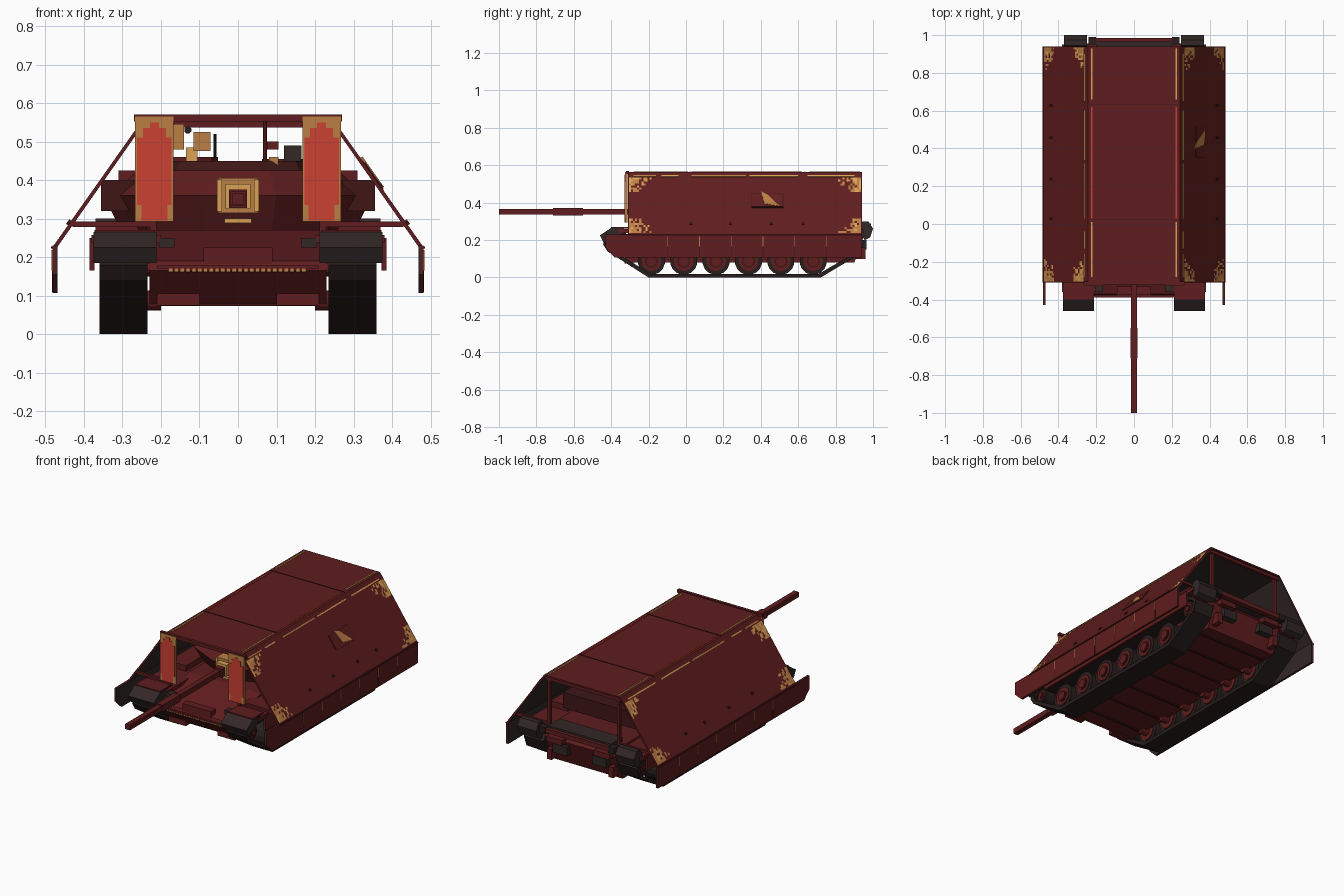
import bpy, bmesh, math, random
from mathutils import Vector

random.seed(4)
cube = bpy.data.objects.get("Cube")
if cube:
    bpy.data.objects.remove(cube, do_unlink=True)

def material(name, *rgb):
    m = bpy.data.materials.new(name)
    m.use_nodes = True
    m.diffuse_color = (*rgb, 1)
    m.node_tree.nodes["Principled BSDF"].inputs["Base Color"].default_value = (*rgb, 1)
    return m

maroon = material("maroon paint", .115, .012, .013)
dark = material("dark maroon", .05, .008, .008)
red = material("bright red", .6, .05, .032)
tan = material("tan", .5, .21, .06)
yellow = material("yellow ochre", .7, .36, .09)
black = material("track black", .02, .013, .012)
grey = material("warm charcoal", .032, .02, .02)

def make(name, verts, faces, *mats):
    me = bpy.data.meshes.new(name)
    me.from_pydata([tuple(v) for v in verts], [], faces)
    for mat in mats:
        me.materials.append(mat)
    ob = bpy.data.objects.new(name, me)
    bpy.context.scene.collection.objects.link(ob)
    bm = bmesh.new()
    bm.from_mesh(me)
    if all(e.is_manifold for e in bm.edges):
        bmesh.ops.recalc_face_normals(bm, faces=bm.faces)
        bm.to_mesh(me)
    bm.free()
    return ob

def loft(name, lower, upper, mat):
    n = len(lower)
    faces = [tuple(range(n))[::-1], tuple(range(n, 2 * n))]
    faces += [(i, (i + 1) % n, (i + 1) % n + n, i + n) for i in range(n)]
    return make(name, list(lower) + list(upper), faces, mat)

def side_prism(name, pts, x0, x1, mat):
    return loft(name, [(x0, y, z) for y, z in pts], [(x1, y, z) for y, z in pts], mat)

def rect(y, z):
    return [(y[0], z[0]), (y[1], z[0]), (y[1], z[1]), (y[0], z[1])]

def box(name, x, y, z, mat):
    return side_prism(name, rect(y, z), x[0], x[1], mat)

def mirrored_box(name, x, y, z, mat):
    for side, label in ((1, "left_"), (-1, "right_")):
        box(label + name, (side * x[0], side * x[1]), y, z, mat)

def rod(name, a, b, radius, mat, sides=8):
    a, b = Vector(a), Vector(b)
    turn = (b - a).to_track_quat("Z", "Y").to_matrix()
    ring = [turn @ Vector((math.cos(t), math.sin(t), 0)) * radius
            for t in ((i + .5) * math.tau / sides for i in range(sides))]
    return loft(name, [a + p for p in ring], [b + p for p in ring], mat)

def on_slope(side, y, z, lift=.009):
    x = .476 - (z - .225) * .236 / .335
    return (side * (x + lift * .82), y, z + lift * .57)

def slope_plate(name, side, pts, mat, lift=.009):
    return loft(name, [on_slope(side, y, z, .003) for y, z in pts],
                [on_slope(side, y, z, lift) for y, z in pts], mat)

# Sheet-metal canopy, open at both ends, charcoal inside
FRONT, BACK, CELL = -.31, .94, .011
section = [(-.476, .225), (-.24, .56), (.24, .56), (.476, .225)]
canopy = make("canopy_shell", [(x, y, z) for y in (FRONT, BACK) for x, z in section],
              [(i, i + 1, i + 5, i + 4) for i in range(3)], maroon, grey)
thick = canopy.modifiers.new("thickness", "SOLIDIFY")
thick.thickness, thick.offset, thick.material_offset = .01, 0, 1
for y in (.02, .63):
    box("roof_seam", (-.235, .235), (y, y + .003), (.563, .567), dark)

skirt = [(-.43, .23), (-.43, .155), (-.38, .107), (BACK, .107), (BACK, .23)]
for side in (1, -1):
    # Skirts below the canopy
    side_prism("canopy_skirt", skirt, side * .474, side * .482, maroon)
    side_prism("skirt_lining", skirt, side * .469, side * .474, grey)
    box("skirt_seam", (side * .48, side * .485), (FRONT, BACK), (.222, .228), dark)
    for i in range(6):
        y = -.1 + i * .17
        box("rust_streak", (side * .48, side * .484), (y, y + .004), (.165, .218), tan)
        box("skirt_joint", (side * .48, side * .483), (y, y + .004), (.11, .165), dark)
    # Worn paint along the roof edge
    for y0, y1, mat in ((-.28, .01, yellow), (.03, .62, red), (.66, .93, yellow)):
        box("roof_edge_wear", (side * .219, side * .227), (y0, y1), (.563, .568), mat)
    for y0, y1, mat in ((-.28, -.16, tan), (-.13, -.04, yellow), (.03, .32, tan), (.34, .6, yellow), (.65, .9, yellow)):
        slope_plate("slope_edge_wear", side, rect((y0, y1), (.536, .542)), mat)
    # Pixelled worn patches at the corners, brighter near the roof
    verts, faces, picks = [], [], []
    for front in (True, False):
        for low in (True, False):
            for i in range(11):
                for j in range(7):
                    if random.random() < 1.5 - (i + j) * .12:
                        y = FRONT + .005 + i * CELL if front else BACK - .005 - (i + 1) * CELL
                        z = .233 + j * CELL if low else .531 - (j + 1) * CELL
                        n = len(verts)
                        verts += [on_slope(side, *p, .0075) for p in rect((y, y + CELL), (z, z + CELL))]
                        faces.append((n, n + 1, n + 2, n + 3)[::side])
                        picks.append(int(random.random() < (.2 if low else .55)))
    wear = make("corner_wear", verts, faces, tan, yellow)
    wear.data.polygons.foreach_set("material_index", picks)
    for y in (.02, .23, .45, .62):
        slope_plate("bolt", side, rect((y, y + .014), (.28, .292)), dark, .011)
    # Frame inside the canopy
    for y in (FRONT + .01, .3, BACK - .02):
        rod("frame_post", (side * .22, y, .26), (side * .22, y, .555), .012, maroon, 4)
        rod("frame_arm", (side * .22, y, .285), (side * .43, y, .285), .01, maroon, 4)
    # Front marker panels
    mid = side * .217
    box("marker_panel", (mid - .05, mid + .05), (-.325, -.312), (.293, .565), tan)
    half = [(.012, .55), (.012, .535), (.03, .535), (.03, .51), (.045, .51), (.045, .335), (.034, .335), (.034, .295)]
    shape = half + [(-x, z) for x, z in reversed(half)]
    loft("marker_red", [(mid + x, -.324, z) for x, z in shape], [(mid + x, -.328, z) for x, z in shape], red)
box("front_crossbar", (-.27, .27), (-.322, -.305), (.552, .57), maroon)
rod("rear_crossbar", (-.24, .925, .545), (.24, .925, .545), .012, maroon, 4)

# Torn patch on the left slope
slope_plate("torn_sheet", 1, rect((.35, .52), (.37, .445)), dark, .006)
slope_plate("torn_inner", 1, rect((.354, .516), (.374, .441)), maroon, .008)
slope_plate("torn_edge", 1, [(.4, .455), (.44, .435), (.5, .376), (.42, .388)], tan, .011)

# Hull
hull = [(-.3, .08), (-.385, .165), (-.37, .19), (-.12, .27), (.9, .27), (.95, .22), (.9, .08)]
side_prism("hull", hull, -.23, .23, maroon)
for i in range(24):
    x = -.18 + i * .015
    box("nose_dash", (x, x + .011), (-.388, -.38), (.162, .17), tan)
box("nose_lip", (-.21, .21), (-.39, -.35), (.17, .178), maroon)
box("nose_plate", (-.09, .09), (-.375, -.33), (.18, .225), maroon)
mirrored_box("tow_bracket", (.1, .21), (-.33, -.28), (.075, .105), maroon)
mirrored_box("headlight", (.165, .205), (-.36, -.32), (.225, .25), grey)
for i in range(7):
    box("belly_rib", (-.22, .22), (i * .17 - .2, i * .17 - .188), (.073, .082), dark)
mirrored_box("fender", (.2, .38), (-.36, .95), (.238, .258), maroon)
mirrored_box("fender_top", (.215, .372), (-.4, -.3), (.262, .27), maroon)
mirrored_box("inner_skirt", (.372, .385), (-.3, .9), (.165, .25), maroon)
mirrored_box("stowage_bin", (.26, .37), (-.1, .7), (.255, .29), maroon)

# Rear of the hull
box("rear_beam", (-.24, .24), (.955, .985), (.26, .285), maroon)
box("rear_grille", (-.2, .2), (.86, .965), (.27, .295), grey)
mirrored_box("beam_end", (.2, .24), (.95, .99), (.255, .29), black)
mirrored_box("rear_lamp_box", (.08, .17), (.92, .965), (.15, .2), grey)
mirrored_box("rear_bracket", (.1, .2), (.93, .98), (.21, .24), maroon)
mirrored_box("tow_hook", (.18, .21), (.9, .96), (.1, .16), maroon)

# Tracks and running gear
outer = [(-.2, 0), (-.42, .14), (-.445, .18), (-.4, .232), (.9, .232), (.955, .19), (.93, .125), (.72, 0)]
inner = [(-.19, .02), (-.4, .15), (-.42, .18), (-.39, .212), (.89, .212), (.93, .185), (.91, .135), (.71, .02)]
front_flap = [(-.33, .265), (-.4, .265), (-.46, .225), (-.44, .185), (-.34, .235)]
rear_flap = [(.92, .26), (.945, .3), (.975, .3), (1, .262), (.985, .215), (.955, .2)]
for side in (1, -1):
    n = len(outer)
    verts = [(side * x, y, z) for x in (.235, .36) for loop in (outer, inner) for y, z in loop]
    make("track_band", verts, [(a * n + i, b * n + i, b * n + (i + 1) % n, a * n + (i + 1) % n)
                               for i in range(n) for a, b in ((0, 1), (1, 3), (3, 2), (2, 0))], black)
    side_prism("front_mud_flap", front_flap, side * .212, side * .375, grey)
    side_prism("rear_mud_flap", rear_flap, side * .25, side * .37, grey)
    wheels = [(-.185 + i * .173, .087, .073) for i in range(6)] + [(-.365, .17, .04), (.875, .165, .045)]
    for y, z, r in wheels:
        for name, x0, x1, scale, mat in (("tyre", .25, .347, 1, black), ("wheel_disc", .245, .352, .72, maroon),
                                         ("wheel_ring", .35, .355, .48, dark), ("wheel_hub", .2, .36, .36, maroon)):
            rod(name, (side * x0, y, z), (side * x1, y, z), r * scale, mat, 16)

# Turret
def outline(scale, z):
    half = [(.1, -.09), (.27, -.01), (.35, .17), (.35, .45), (.27, .67)]
    return [(x * scale, (y - .3) * scale + .3, z) for x, y in half + [(-x, y) for x, y in reversed(half)]]

loft("turret_lower", outline(.86, .265), outline(1, .36), maroon)
loft("turret_upper", outline(1, .36), outline(.82, .425), maroon)
loft("turret_roof", outline(.6, .42), outline(.55, .45), dark)
mirrored_box("turret_block", (.27, .355), (.07, .35), (.32, .4), dark)
mirrored_box("turret_top_block", (.2, .31), (.13, .3), (.4, .425), maroon)
box("turret_basket", (-.24, .24), (.65, .77), (.31, .4), dark)

# Gun
box("gun_shield", (-.052, .052), (-.12, -.03), (.315, .405), tan)
mirrored_box("shield_edge", (.042, .055), (-.124, -.05), (.318, .402), yellow)
box("gun_collar", (-.032, .032), (-.15, -.11), (.325, .39), yellow)
box("gun_sleeve", (-.024, .024), (-.18, -.14), (.328, .376), maroon)
box("shield_lip", (-.035, .035), (-.11, -.05), (.288, .3), yellow)
rod("gun_barrel", (0, -1, .352), (0, -.1, .352), .021, maroon, 4)
rod("fume_extractor", (0, -.71, .352), (0, -.55, .352), .028, maroon, 4)

# Roof equipment
rod("commander_hatch", (-.12, .3, .42), (-.12, .3, .46), .07, maroon, 12)
rod("gunner_hatch", (.12, .3, .42), (.12, .3, .455), .06, maroon, 12)
box("sight_box", (-.115, -.072), (.17, .23), (.475, .525), tan)
box("sight_stand", (-.135, -.105), (.18, .22), (.445, .485), yellow)
box("machine_gun_cradle", (-.17, -.14), (.2, .31), (.48, .545), tan)
rod("machine_gun", (-.13, .07, .53), (-.13, .35, .53), .01, black)
box("periscope", (.08, .105), (.1, .14), (.43, .46), tan)
box("searchlight", (.12, .165), (.17, .23), (.445, .49), grey)
rod("mast", (.07, .25, .42), (.07, .25, .555), .006, maroon)
box("mast_box", (.075, .105), (.23, .27), (.48, .5), maroon)
rod("aerial", (-.06, .45, .42), (-.06, .45, .52), .004, black)
